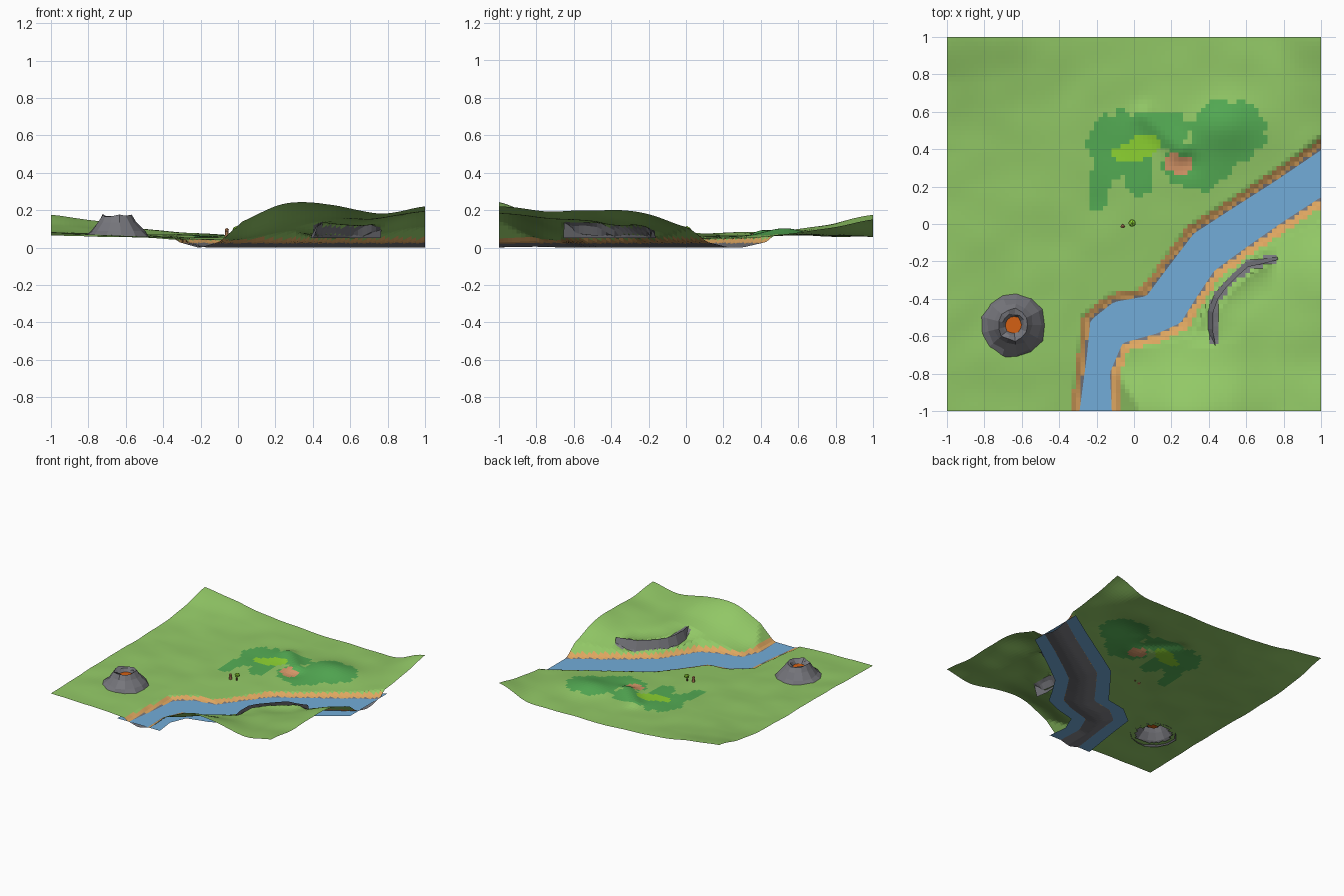
import bpy, bmesh, math, random
from mathutils import Vector, noise

if "Cube" in bpy.data.objects:
    bpy.data.objects.remove(bpy.data.objects["Cube"])
random.seed(4)

def mat(name, r, g, b):
    m = bpy.data.materials.new(name)
    lin = [((c / 255 + 0.055) / 1.055) ** 2.4 for c in (r, g, b)]
    m.diffuse_color = (*lin, 1)
    m.use_nodes = True
    m.node_tree.nodes["Principled BSDF"].inputs["Base Color"].default_value = m.diffuse_color
    return m

GRASS = mat("grass green", 146, 200, 102)
MEADOW = mat("meadow green", 84, 172, 84)
LIME = mat("lime green", 142, 212, 50)
CLAY = mat("clay", 214, 150, 104)
SAND = mat("sand", 222, 166, 96)
ROCK = mat("rock grey", 118, 118, 124)
WATER = mat("water blue", 114, 172, 216)
LAVA = mat("lava orange", 212, 96, 20)
WOOD = mat("wood brown", 110, 70, 45)

def finish(bm, name, mats):
    me = bpy.data.meshes.new(name)
    bm.to_mesh(me)
    bm.free()
    for m in mats:
        me.materials.append(m)
    ob = bpy.data.objects.new(name, me)
    bpy.context.collection.objects.link(ob)
    return ob

# River banks (running past the edges), cliff line and volcano centre
LEFT = [(-.33, -1.3), (-.32, -1), (-.28, -.7), (-.26, -.5), (-.12, -.39), (.05, -.36),
        (.17, -.2), (.3, -.03), (.5, .1), (.75, .26), (1, .43), (1.3, .6)]
RIGHT = [(-.09, -1.3), (-.09, -1), (-.1, -.8), (-.04, -.66), (.14, -.61), (.27, -.55),
         (.35, -.42), (.45, -.27), (.6, -.16), (.8, -.02), (1, .11), (1.3, .28)]
RIVER = LEFT + RIGHT[::-1]
CLIFF = [(.77, -.19), (.69, -.21), (.61, -.23), (.55, -.28), (.49, -.34), (.45, -.4),
         (.43, -.47), (.425, -.56), (.44, -.65)]
VX, VY = -.645, -.54

# Coarse heights in hundredths, rows from back to front, every 0.25 units
H = [[17.5, 14, 10, 8, 6.3, 6, 6, 6.5, 15],
     [12, 10, 8, 7, 6.5, 6, 6, 6.5, 10],
     [9, 8, 7, 6.5, 6.5, 6.5, 6.5, 6, 7],
     [8, 7, 6.5, 6, 6, 6, 5.5, 5, 5.5],
     [8, 7, 6, 5.5, 5.5, 5, 4.5, 5, 11],
     [8, 6.5, 6, 5, 4.5, 4, 6, 11, 19],
     [7.5, 6.5, 6, 4.5, 4, 6, 13, 15, 20],
     [7, 6.5, 6, 4.5, 5, 12, 16, 16, 19.5],
     [6.5, 6, 5.5, 4.5, 13, 23.5, 23, 18, 22]]

def spline(p, t):
    a, b, c, d = p
    return b + .5 * t * (c - a + t * (2*a - 5*b + 4*c - d + t * (3*(b - c) + d - a)))

def coarse(x, y):
    u, v = (x + 1) * 4, (1 - y) * 4
    i, j = min(7, int(u)), min(7, int(v))
    cl = lambda k: max(0, min(8, k))
    rows = [spline([H[cl(j + b)][cl(i + a)] for a in (-1, 0, 1, 2)], u - i) for b in (-1, 0, 1, 2)]
    return spline(rows, v - j) / 100

def seg_dist(x, y, a, b):
    dx, dy = b[0] - a[0], b[1] - a[1]
    t = max(0, min(1, ((x - a[0]) * dx + (y - a[1]) * dy) / (dx * dx + dy * dy)))
    return math.hypot(x - a[0] - t * dx, y - a[1] - t * dy), t, dx * (y - a[1]) - dy * (x - a[0])

def river_dist(x, y):
    """Distance to the bank, negative in the river."""
    d, inside = 9, False
    for a, b in zip(RIVER, RIVER[1:] + RIVER[:1]):
        d = min(d, seg_dist(x, y, a, b)[0])
        if (a[1] > y) != (b[1] > y) and x < a[0] + (y - a[1]) / (b[1] - a[1]) * (b[0] - a[0]):
            inside = not inside
    return -d if inside else d

def cliff_pos(x, y):
    """Signed distance (positive uphill) and position along the cliff."""
    best = (9, 0)
    for i, (a, b) in enumerate(zip(CLIFF, CLIFF[1:])):
        d, t, s = seg_dist(x, y, a, b)
        if d < abs(best[0]):
            best = (d if s > 0 else -d, (i + t) / (len(CLIFF) - 1))
    return best

def fade(t):
    return min(1, 9 * t * (1 - t))

def gauss(x, y, cx, cy, sx, sy):
    return math.exp(-((x - cx) / sx) ** 2 - ((y - cy) / sy) ** 2)

def height(x, y):
    d = river_dist(x, y)
    if d < 0:
        return max(0, .03 + .28 * d)
    z = coarse(x, y) + .006 * noise.noise(Vector((x * 5, y * 5, 1))) * min(1, d * 8)
    # meadow hill and its curved ridge
    z += .04 * gauss(x, y, .48, .52, .21, .13)
    r = seg_dist(x, y, (.06, .58), (.25, .4))[0]
    z += .025 * math.exp(-(r / .06) ** 2) - .012 * gauss(x, y, .27, .31, .08, .06)
    # cliff step
    s, t = cliff_pos(x, y)
    near = max(0, 1 - abs(s) / .16) * fade(t)
    k = max(0, min(1, (s + .025) / .035))
    z += (.055 + .08 * k - z) * near
    return max(.031, min(z, .031 + .95 * d))

def patch(x, y, cx, cy, rx, ry, tilt=0):
    c, s = math.cos(tilt), math.sin(tilt)
    u, v = (x - cx) * c + (y - cy) * s, (y - cy) * c - (x - cx) * s
    return (u / rx) ** 2 + (v / ry) ** 2 < 1 + .45 * noise.noise(Vector((x * 14, y * 14, 3)))

def ground_colour(x, y):
    d = river_dist(x, y)
    if d < -.022:
        return 5
    if d < .018:
        return 4
    s, t = cliff_pos(x, y)
    if -.03 < s < .018 and 0 < t < 1:
        return 5
    if patch(x, y, .24, .32, .08, .05, -.3):
        return 3
    if patch(x, y, .02, .4, .13, .06, .3):
        return 2
    if any(patch(x, y, *e) for e in ((.5, .5, .21, .17), (.34, .31, .19, .13), (-.08, .42, .17, .18),
                                     (.14, .5, .15, .1), (-.19, .2, .06, .14), (.02, .27, .08, .12))):
        return 1
    return 0

# Terrain sheet
N = 84
bm = bmesh.new()
grid = [[bm.verts.new((x, y, height(x, y))) for x in (-1 + 2 * i / N for i in range(N + 1))]
        for y in (-1 + 2 * j / N for j in range(N + 1))]
for j in range(N):
    for i in range(N):
        x, y = -1 + (2 * i + 1) / N, -1 + (2 * j + 1) / N
        if math.hypot(x - VX, y - VY) < .135:
            continue  # open under the volcano
        f = bm.faces.new((grid[j][i], grid[j][i+1], grid[j+1][i+1], grid[j+1][i]))
        f.material_index = ground_colour(x, y)
finish(bm, "terrain", [GRASS, MEADOW, LIME, CLAY, SAND, ROCK])

# Water sheet, a little wider than the river
bm = bmesh.new()
pairs = []
for a, b in list(zip(LEFT, RIGHT))[1:-1]:
    a, b = Vector((*a, .022)), Vector((*b, .022))
    o = (a - b).normalized() * .08
    if abs(a.x) == 1 or a.y == -1:
        o = o * 1.0
    pairs.append((bm.verts.new(a + o), bm.verts.new(b - o)))
for p, q in zip(pairs, pairs[1:]):
    bm.faces.new((p[0], p[1], q[1], q[0]))
finish(bm, "water", [WATER])

# Cliff face, a slanted faceted strip
bm = bmesh.new()
strip = []
for i, p in enumerate(CLIFF):
    a, b = CLIFF[max(0, i - 1)], CLIFF[min(len(CLIFF) - 1, i + 1)]
    n = Vector((a[1] - b[1], b[0] - a[0], 0)).normalized()
    j = random.uniform(-.005, .005)
    base = Vector((*p, 0))
    strip.append((bm.verts.new(base - n * (.034 + j) + Vector((0, 0, .05))),
                  bm.verts.new(base - n * (.002 + j) + Vector((0, 0, .137 + j)))))
for p, q in zip(strip, strip[1:]):
    bm.faces.new((p[0], q[0], q[1], p[1]))
finish(bm, "cliff", [ROCK])

# Volcano from jittered rings, closed with a lava pool
bm = bmesh.new()
rings = []
S = 13
for r, z in ((.175, .058), (.145, .088), (.105, .135), (.082, .175), (.058, .158), (.045, .14)):
    ring = []
    for k in range(S):
        a = 2 * math.pi * k / S
        q = r * random.uniform(.92, 1.08)
        dz = random.uniform(-.012, .01) if z > .15 else 0
        ring.append(bm.verts.new((VX + q * math.cos(a), VY + q * math.sin(a) * 1.03, z + dz)))
    rings.append(ring)
for a, b in zip(rings, rings[1:]):
    for k in range(S):
        bm.faces.new((a[k], a[(k + 1) % S], b[(k + 1) % S], b[k]))
bm.faces.new(rings[-1]).material_index = 1
finish(bm, "volcano", [ROCK, LAVA])

# Small tree and standing marker beside it
def lump(name, material, x, y, z0, z1, r0, r1, sides=7):
    bm = bmesh.new()
    bmesh.ops.create_cone(bm, cap_ends=True, segments=sides, radius1=r0, radius2=r1, depth=z1 - z0)
    bmesh.ops.translate(bm, vec=(x, y, (z0 + z1) / 2), verts=bm.verts)
    finish(bm, name, [material])

def ball(name, material, x, y, z, r, h):
    bm = bmesh.new()
    bmesh.ops.create_icosphere(bm, subdivisions=1, radius=1)
    for v in bm.verts:
        v.co = (x + v.co.x * r, y + v.co.y * r, z + v.co.z * h)
    finish(bm, name, [material])

lump("tree_trunk", WOOD, -.01, 0, .05, .085, .006, .005)
ball("tree_crown", LIME, -.01, .005, .097, .022, .018)
lump("marker_body", CLAY, -.06, -.012, .052, .085, .012, .01)
ball("marker_head", CLAY, -.06, -.012, .093, .012, .012)
